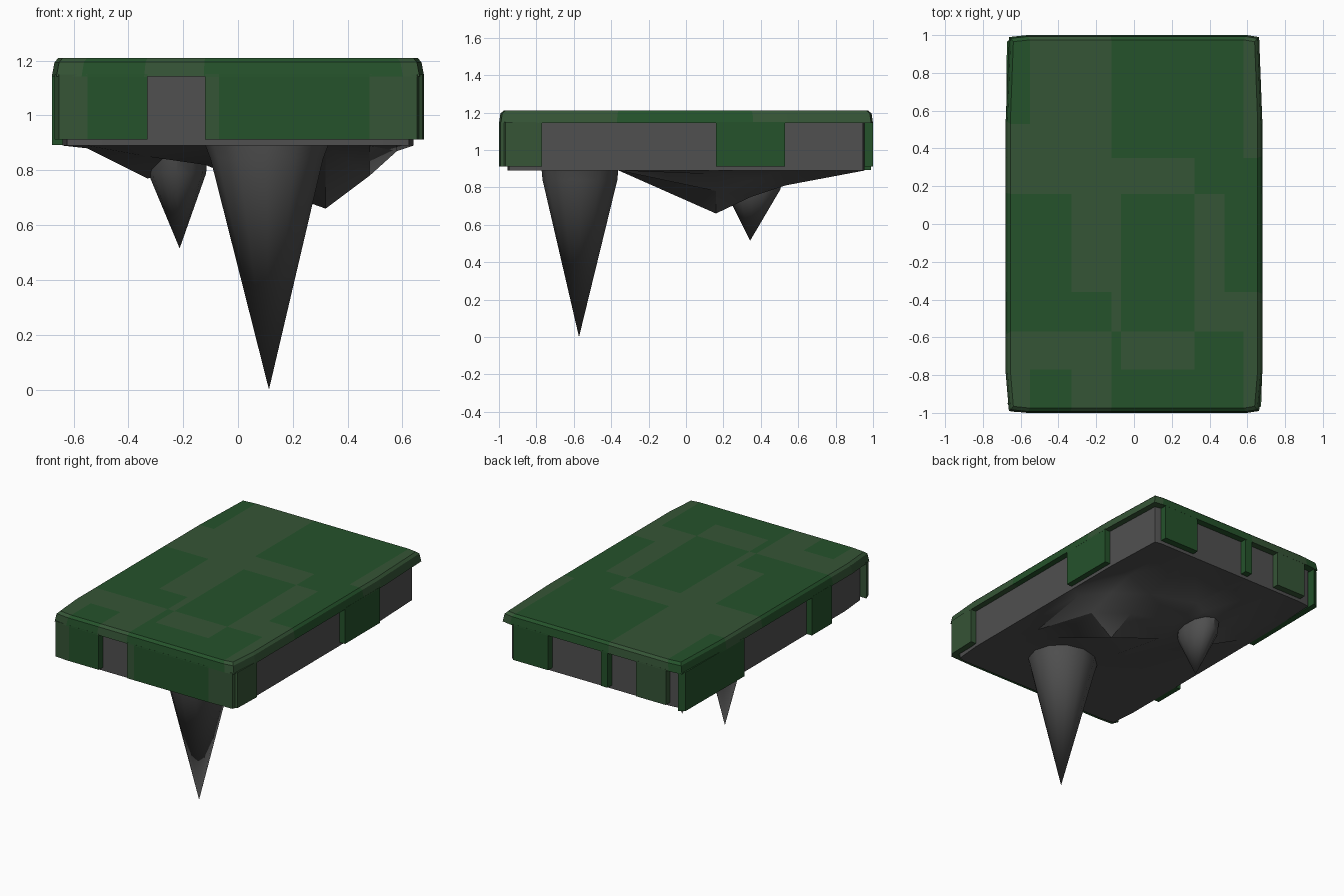
import bpy, bmesh, math
from mathutils import Vector

if "Cube" in bpy.data.objects:
    bpy.data.objects.remove(bpy.data.objects["Cube"])


def material(name, r, g, b):
    m = bpy.data.materials.new(name)
    m.diffuse_color = (r, g, b, 1)
    m.use_nodes = True
    m.node_tree.nodes["Principled BSDF"].inputs["Base Color"].default_value = m.diffuse_color
    return m


GRASS = material("grass_dark", 0.018, 0.085, 0.024)
GRASS_PALE = material("grass_pale", 0.036, 0.09, 0.037)
ROCK = material("rock", 0.08, 0.08, 0.08)


def finish(bm, name, mats, smooth=None):
    bmesh.ops.recalc_face_normals(bm, faces=bm.faces)
    me = bpy.data.meshes.new(name)
    bm.to_mesh(me)
    bm.free()
    for m in mats:
        me.materials.append(m)
    ob = bpy.data.objects.new(name, me)
    bpy.context.collection.objects.link(ob)
    if smooth:
        bpy.ops.object.select_all(action='DESELECT')
        ob.select_set(True)
        bpy.context.view_layer.objects.active = ob
        bpy.ops.object.shade_smooth_by_angle(angle=math.radians(smooth))
    return ob


def sheet(bm, xs, ys, height, pattern=None):
    """Grid of quads; pattern rows pick the material ('L' = pale)."""
    v = [[bm.verts.new((x, y, height(x, y))) for x in xs] for y in ys]
    for j in range(len(ys) - 1):
        for i in range(len(xs) - 1):
            f = bm.faces.new((v[j][i], v[j][i + 1], v[j + 1][i + 1], v[j + 1][i]))
            if pattern:
                f.material_index = int(pattern[j][i] == 'L')
    # clip the four corners a little
    for vert in (v[0][0], v[0][-1], v[-1][0], v[-1][-1]):
        vert.co.x *= 0.975
        vert.co.y *= 0.99


def skirt(bm, edges, hx, hy, z):
    """Extrude a rim, scaling it by hx, hy to the new height z."""
    geo = bmesh.ops.extrude_edge_only(bm, edges=edges)['geom']
    for v in geo:
        if isinstance(v, bmesh.types.BMVert):
            v.co = Vector((v.co.x * hx, v.co.y * hy, z))
    return [e for e in geo if isinstance(e, bmesh.types.BMEdge)]


def rim(bm):
    return [e for e in bm.edges if e.is_boundary]


# Grass top with its patchwork and bevelled lip
XS = [-0.55, -0.33, -0.12, -0.07, 0.32, 0.48, 0.58]
YS = [-0.77, -0.57, -0.36, 0.16, 0.35, 0.53]
PATCHES = ["LDLDDDDL", "LLLDLDDL", "DDDLDLLL", "DDLLDLDD",
           "LLLLLDDD", "LLLDDDDL", "DLLDDDDL"]
bm = bmesh.new()
sheet(bm, [-0.655] + XS + [0.655], [-0.975] + YS + [0.975],
      lambda x, y: 1.21, PATCHES)
e = skirt(bm, rim(bm), 1.022, 1.018, 1.195)
e = skirt(bm, e, 1.015, 1.007, 1.143)
skirt(bm, e, 0.93, 0.95, 1.143)
finish(bm, "grass_top", [GRASS, GRASS_PALE])


# Grass flaps hanging over each side: axis, side sign, start, end, bottom, pale
def flap(axis, sign, a, b, z0, pale):
    inner, outer = (0.635, 0.679) if axis == 'x' else (0.948, 0.999)
    limit = 0.64 if axis == 'y' else 0.97
    bm = bmesh.new()
    bmesh.ops.create_cube(bm, size=1)
    for v in bm.verts:
        t = b if v.co.x > 0 else a
        out = v.co.y > 0
        d = outer if out else inner
        if out and abs(t) > limit:
            t, d = t * 0.975, d - 0.006
        z = 1.15 if v.co.z > 0 else z0
        v.co = (sign * d, t, z) if axis == 'x' else (t, sign * d, z)
    finish(bm, "grass_flap", [GRASS_PALE if pale else GRASS])


for args in [
    ('y', -1, -0.67, -0.55, 0.912, True), ('y', -1, -0.55, -0.33, 0.912, False),
    ('y', -1, -0.12, -0.07, 0.912, True), ('y', -1, -0.07, 0.48, 0.912, False),
    ('y', -1, 0.48, 0.67, 0.912, True),
    ('x', 1, -0.99, -0.77, 0.912, True), ('x', 1, 0.16, 0.53, 0.912, False),
    ('y', 1, 0.32, 0.58, 0.912, False), ('y', 1, -0.12, -0.07, 0.912, False),
    ('y', 1, -0.55, -0.33, 0.912, True),
    ('x', -1, 0.35, 0.99, 0.892, False), ('x', -1, -0.57, -0.36, 0.892, False),
]:
    flap(*args)

# Rock slab with a lumpy underside
LUMPS = {(0.32, 0.16): 0.66, (0.48, 0.16): 0.78, (0.58, 0.16): 0.87,
         (0.32, 0.35): 0.75, (0.48, 0.35): 0.84, (0.32, 0.53): 0.81,
         (-0.07, 0.16): 0.80, (-0.12, 0.16): 0.82, (-0.33, 0.16): 0.85,
         (-0.33, 0.35): 0.77, (-0.12, 0.35): 0.83, (-0.07, 0.35): 0.83,
         (-0.12, 0.53): 0.85, (-0.33, 0.53): 0.85, (-0.55, 0.35): 0.88}
bm = bmesh.new()
sheet(bm, [-0.64] + XS + [0.64], [-0.955] + YS + [0.955],
      lambda x, y: LUMPS.get((x, y), 0.89))
bmesh.ops.triangulate(bm, faces=bm.faces)
skirt(bm, rim(bm), 1, 1, 1.16)
finish(bm, "rock_slab", [ROCK], 40)


# Hanging rock spikes: tip, base centre, then (radius x, radius y, z) rings
def spike(name, tip, centre, rings, sides=12):
    bm = bmesh.new()
    prev = None
    for rx, ry, z in rings:
        ring = [bm.verts.new((centre[0] + rx * math.cos(t), centre[1] + ry * math.sin(t), z))
                for t in (2 * math.pi * k / sides for k in range(sides))]
        if prev:
            for k in range(sides):
                n = (k + 1) % sides
                bm.faces.new((prev[k], prev[n], ring[n], ring[k]))
        prev = ring
    apex = bm.verts.new(tip)
    for k in range(sides):
        bm.faces.new((prev[k], prev[(k + 1) % sides], apex))
    finish(bm, name, [ROCK], 40)


spike("large_spike", (0.113, -0.572, 0.0), (0.105, -0.567),
      [(0.225, 0.205, 0.893), (0.205, 0.2, 0.84)])
spike("small_spike", (-0.213, 0.343, 0.515), (-0.222, 0.355),
      [(0.108, 0.165, 0.87), (0.106, 0.15, 0.79)])
